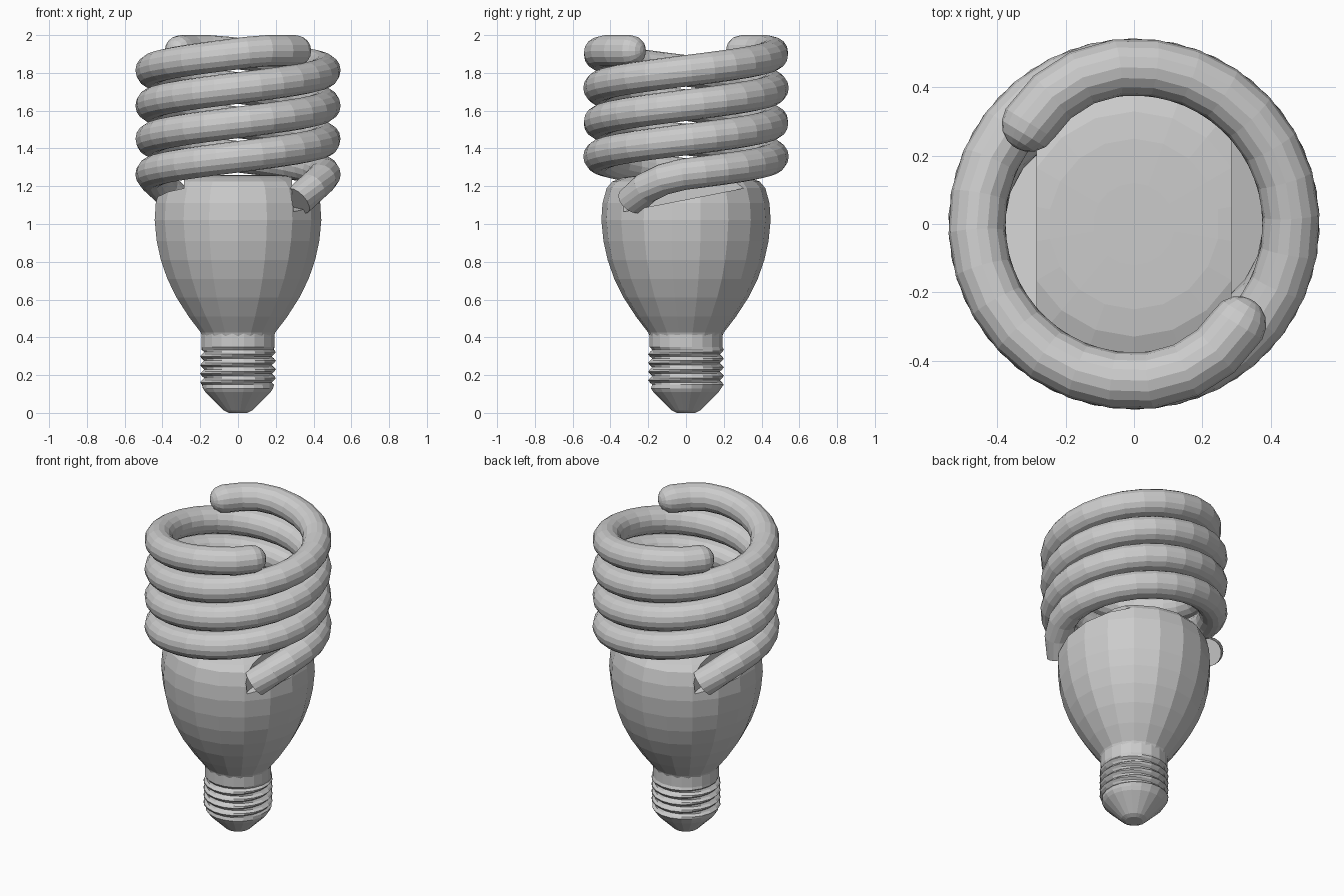
import bpy, bmesh
from math import sin, cos, pi, radians
from mathutils import Vector

if "Cube" in bpy.data.objects:
    bpy.data.objects.remove(bpy.data.objects["Cube"])


def finish(name, bm):
    bmesh.ops.remove_doubles(bm, verts=bm.verts, dist=1e-5)
    bmesh.ops.recalc_face_normals(bm, faces=bm.faces)
    me = bpy.data.meshes.new(name)
    bm.to_mesh(me)
    bm.free()
    ob = bpy.data.objects.new(name, me)
    bpy.context.collection.objects.link(ob)
    return ob


def skin(name, rings):
    """Join rings of points with quads and close both ends."""
    bm = bmesh.new()
    vr = [[bm.verts.new(p) for p in r] for r in rings]
    n = len(vr[0])
    for a, b in zip(vr, vr[1:]):
        for i in range(n):
            j = (i + 1) % n
            bm.faces.new((a[i], a[j], b[j], b[i]))
    bm.faces.new(vr[0])
    bm.faces.new(vr[-1])
    return finish(name, bm)


def ring(r, z, n):
    return [(r * cos(2 * pi * (i + 0.5) / n), r * sin(2 * pi * (i + 0.5) / n), z) for i in range(n)]


# Bulb housing
housing = skin("housing", [ring(r, z, 18) for r, z in [
    (0.19, 0.40), (0.20, 0.425), (0.265, 0.51), (0.33, 0.61), (0.38, 0.71), (0.415, 0.81),
    (0.437, 0.91), (0.448, 1.02), (0.442, 1.11), (0.42, 1.19), (0.39, 1.225),
    (0.33, 1.247), (0.25, 1.257), (0.12, 1.26)]])

# Ramped recesses on both sides where the tubes enter
for s, side in ((1, "right"), (-1, "left")):
    section = [(-0.33, 1.065), (0.36, 1.2), (0.36, 1.4), (-0.33, 1.4)]
    cutter = skin("recess_cutter_" + side,
                  [[(s * x, s * y, z) for y, z in section] for x in (0.285, 0.6)])
    cutter.hide_render = True
    cutter.hide_set(True)
    mod = housing.modifiers.new("recess_" + side, 'BOOLEAN')
    mod.operation = 'DIFFERENCE'
    mod.solver = 'EXACT'
    mod.object = cutter

# Screw base with a helical thread
N = 20
rings = [ring(r, z, N) for r, z in [(0.05, 0.0), (0.075, 0.012), (0.175, 0.11), (0.188, 0.13)]]
for k in range(17):
    z = 0.15 + k * 0.0115
    row = []
    for i in range(N):
        a = 2 * pi * (i + 0.5) / N
        r = 0.192 + 0.011 * cos(2 * pi * z / 0.046 - a)
        row.append((r * cos(a), r * sin(a), z))
    rings.append(row)
rings += [ring(0.195, 0.35, N), ring(0.195, 0.43, N)]
skin("screw_base", rings)

# Two interleaved glass spirals
R, START, END = 0.083, -42, 676


def centre(deg):
    z = min(1.265 + 0.182 * deg / 180, 1.917)
    rad = 0.461
    if deg < 0:
        z -= 0.10 * (deg / START) ** 2
        rad -= 0.035 * (deg / START) ** 2
    if deg > END - 45:
        rad -= 0.037 * ((deg - END + 45) / 45) ** 2
    a = radians(deg)
    return Vector((rad * cos(a), rad * sin(a), z))


def spiral(name, s):
    steps = 54
    stations = []
    for k in range(steps + 1):
        d = START + (END - START) * k / steps
        stations.append((centre(d), (centre(d + 0.5) - centre(d - 0.5)).normalized(), R))
    # rounded tip
    p, t, _ = stations[-1]
    for e in (25, 48, 68, 84):
        stations.append((p + t * R * sin(radians(e)), t, R * cos(radians(e))))
    rings = []
    for p, t, r in stations:
        side = t.cross(Vector((0, 0, 1))).normalized()
        up = side.cross(t)
        row = []
        for i in range(16):
            a = 2 * pi * i / 16
            q = p + side * r * cos(a) + up * r * sin(a)
            row.append((s * q.x, s * q.y, q.z))
        rings.append(row)
    return skin(name, rings)


spiral("spiral_tube_a", 1)
spiral("spiral_tube_b", -1)
